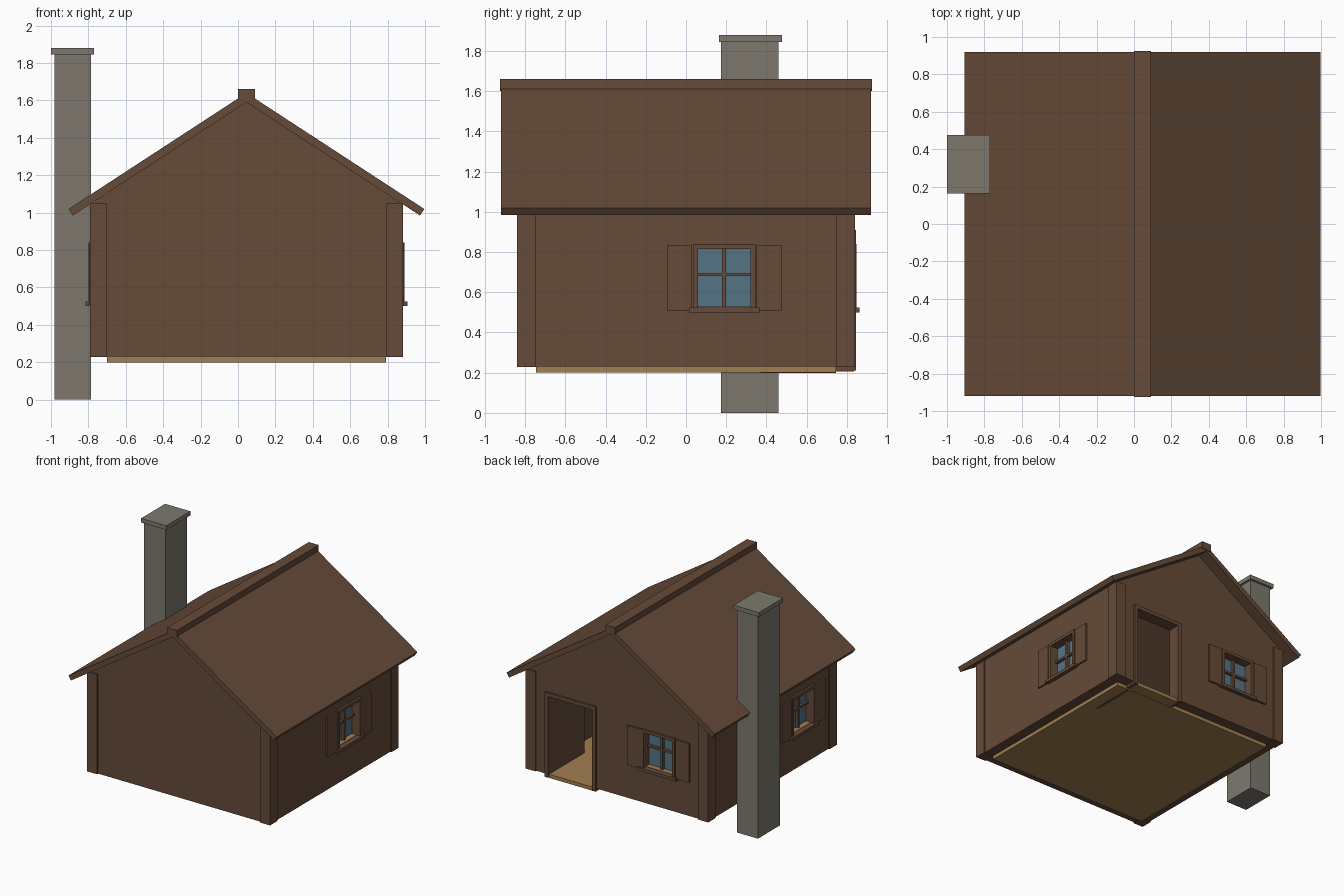
import bpy, bmesh, math
from mathutils import Matrix, Vector

if "Cube" in bpy.data.objects:
    bpy.data.objects.remove(bpy.data.objects["Cube"])


def material(name, rgb):
    m = bpy.data.materials.new(name)
    m.diffuse_color = (*rgb, 1)
    m.use_nodes = True
    m.node_tree.nodes["Principled BSDF"].inputs["Base Color"].default_value = m.diffuse_color
    return m


WOOD = material("brown wood", (0.130, 0.069, 0.040))
STONE = material("grey stone", (0.205, 0.191, 0.156))
TAN = material("tan floor", (0.36, 0.205, 0.078))
GLASS = material("blue glass", (0.091, 0.175, 0.235))

CX = 0.045            # house centre line
SLOPE = 0.6526        # roof rise over run
WALL_X, WALL_Y = 0.827, 0.83   # half sizes of outer wall planes
IN_X, IN_Y = 0.745, 0.745      # half sizes of the room


def finish(name, bm, mat):
    bmesh.ops.recalc_face_normals(bm, faces=bm.faces)
    me = bpy.data.meshes.new(name)
    bm.to_mesh(me)
    bm.free()
    me.materials.append(mat)
    ob = bpy.data.objects.new(name, me)
    bpy.context.collection.objects.link(ob)
    return ob


def box(name, x, y, z, mat=WOOD, frame=Matrix()):
    """Box from (min, max) ranges, optionally placed in a wall frame."""
    bm = bmesh.new()
    bmesh.ops.create_cube(bm, size=1)
    for v in bm.verts:
        p = [r[0] + (c + 0.5) * (r[1] - r[0]) for r, c in zip((x, y, z), v.co)]
        v.co = frame @ Vector(p)
    return finish(name, bm, mat)


def prism(name, profile, y0, y1, mat=WOOD):
    """Extrude an x-z profile along y."""
    bm = bmesh.new()
    f = bm.faces.new([bm.verts.new((px, y0, pz)) for px, pz in profile])
    ext = bmesh.ops.extrude_face_region(bm, geom=[f])["geom"]
    bmesh.ops.translate(bm, vec=(0, y1 - y0, 0),
                        verts=[g for g in ext if isinstance(g, bmesh.types.BMVert)])
    return finish(name, bm, mat)


def cut(wall, cutter):
    mod = wall.modifiers.new("opening", 'BOOLEAN')
    mod.operation = 'DIFFERENCE'
    mod.solver = 'EXACT'
    mod.object = cutter
    cutter.hide_render = True
    cutter.hide_viewport = True
    cutter.display_type = 'WIRE'


# Floor
box("floor", (CX - IN_X, CX + IN_X), (-IN_Y, IN_Y), (0.20, 0.235), TAN)

# Walls
eave_z = 1.59 - SLOPE * WALL_X
gable = [(CX - WALL_X, 0.23), (CX + WALL_X, 0.23), (CX + WALL_X, eave_z),
         (CX, 1.592), (CX - WALL_X, eave_z)]
front_wall = prism("front_wall", gable, -WALL_Y, -IN_Y)
back_wall = prism("back_wall", gable, IN_Y, WALL_Y)
right_wall = box("right_wall", (CX + IN_X, CX + WALL_X), (-IN_Y, IN_Y), (0.23, 1.055))
left_wall = box("left_wall", (CX - WALL_X, CX - IN_X), (-IN_Y, IN_Y), (0.23, 1.055))

# Corner posts
for sx, nx in ((-1, "left"), (1, "right")):
    for sy, ny in ((-1, "front"), (1, "back")):
        xs = sorted((CX + sx * IN_X, CX + sx * 0.836))
        ys = sorted((sy * IN_Y, sy * 0.84))
        box(f"{ny}_{nx}_corner_post", xs, ys, (0.228, 1.052))

# Roof slabs and ridge cap
for s, n in ((-1, "left"), (1, "right")):
    prism(f"{n}_roof", [(CX, 1.64), (CX + s * 0.951, 1.02),
                        (CX + s * 0.928, 0.985), (CX, 1.59)], -0.92, 0.92)
box("ridge_cap", (0.0, 0.09), (-0.925, 0.925), (1.60, 1.66))

# Chimney
box("chimney", (-0.98, -0.787), (0.175, 0.46), (0, 1.85), STONE)
box("chimney_cap", (-1.0, -0.77), (0.163, 0.477), (1.845, 1.88), STONE)


def window(n, wall, origin, angle):
    """Window in a wall frame: x along the wall, y outward, z up."""
    f = Matrix.Translation(origin) @ Matrix.Rotation(angle, 4, 'Z')
    cut(wall, box(n + "_window_cutter", (-0.13, 0.13), (-0.3, 0.2), (0.525, 0.815), WOOD, f))
    box(n + "_glass", (-0.13, 0.13), (-0.062, -0.055), (0.525, 0.815), GLASS, f)
    box(n + "_upright_bar", (-0.01, 0.01), (-0.07, -0.03), (0.525, 0.815), WOOD, f)
    box(n + "_cross_bar", (-0.13, 0.13), (-0.07, -0.032), (0.68, 0.697), WOOD, f)
    box(n + "_frame_top", (-0.155, 0.155), (-0.01, 0.018), (0.815, 0.84), WOOD, f)
    box(n + "_sill", (-0.175, 0.175), (-0.01, 0.033), (0.50, 0.525), WOOD, f)
    box(n + "_sill_lining", (-0.13, 0.13), (-0.055, -0.01), (0.523, 0.528), TAN, f)
    for s in (-1, 1):
        box(n + "_frame_side", sorted((s * 0.13, s * 0.155)), (-0.01, 0.018), (0.525, 0.816), WOOD, f)
        box(n + "_shutter", sorted((s * 0.16, s * 0.285)), (-0.005, 0.015), (0.51, 0.835), WOOD, f)


window("right", right_wall, (CX + WALL_X, 0.19, 0), -math.pi / 2)
window("left", left_wall, (CX - WALL_X, -0.40, 0), math.pi / 2)
window("back", back_wall, (-0.335, WALL_Y, 0), 0)

# Doorway frame and open door
cut(back_wall, box("door_cutter", (0.25, 0.685), (0.6, 1.0), (0.1, 0.895)))
box("door_jamb_inner", (0.235, 0.267), (IN_Y, 0.846), (0.21, 0.91))
box("door_jamb_outer", (0.668, 0.70), (IN_Y, 0.846), (0.21, 0.91))
box("door_lintel", (0.267, 0.668), (IN_Y, 0.846), (0.88, 0.91))
box("threshold", (0.267, 0.668), (IN_Y, 0.835), (0.205, 0.235), TAN)
box("open_door", (0.668, 0.69), (0.37, IN_Y), (0.198, 0.88))
